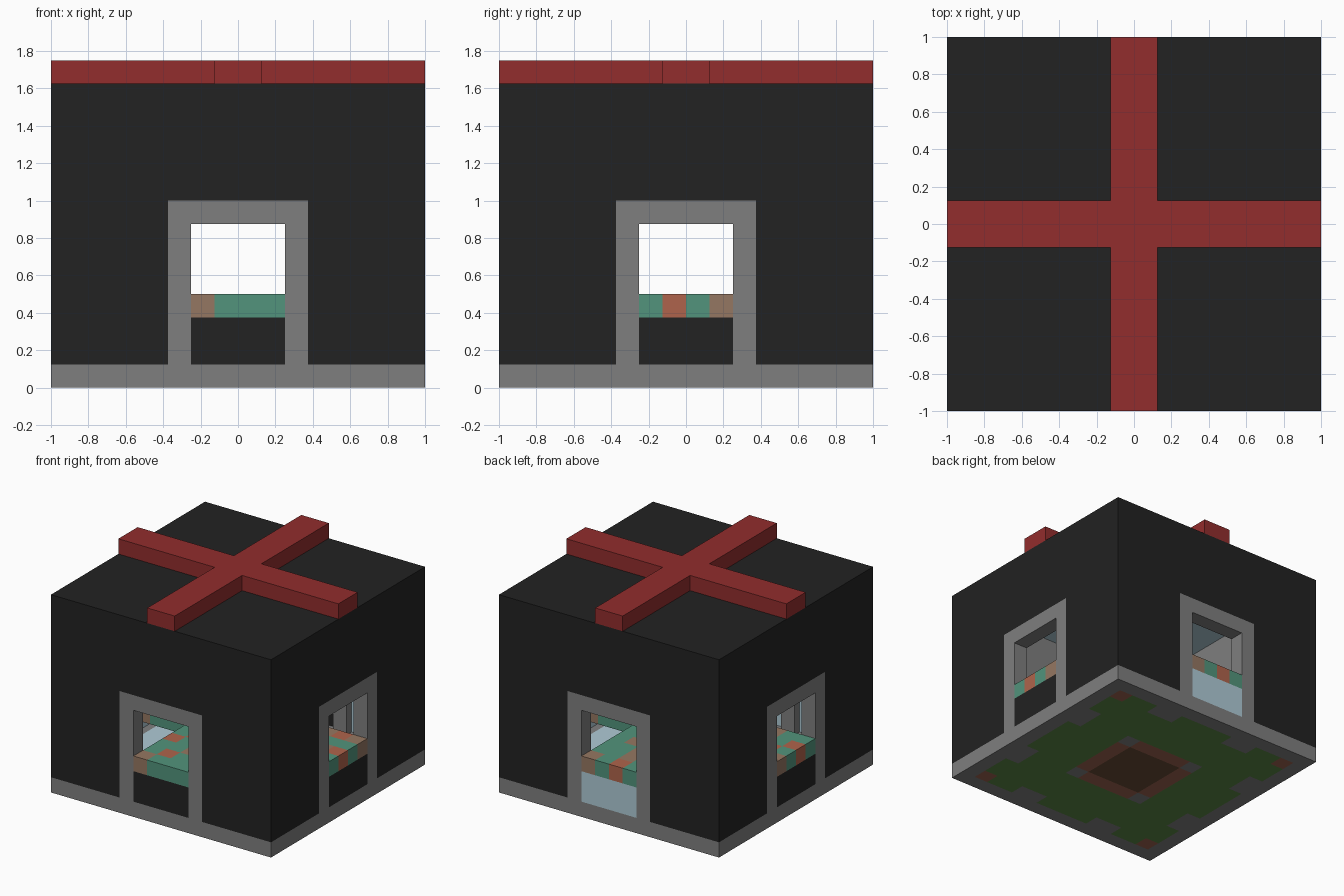
import bpy, bmesh, random
from math import pi
from mathutils import Matrix, Vector

random.seed(4)
if "Cube" in bpy.data.objects:
    bpy.data.objects.remove(bpy.data.objects["Cube"], do_unlink=True)

CELL = 0.125
SKIN = CELL / 2


def material(name, rgb):
    linear = [((c / 255 + 0.055) / 1.055) ** 2.4 for c in rgb] + [1]
    mat = bpy.data.materials.new(name)
    mat.use_nodes = True
    mat.diffuse_color = linear
    mat.node_tree.nodes["Principled BSDF"].inputs["Base Color"].default_value = linear
    return mat


charcoal = material("charcoal", (34, 34, 34))
stone = material("stone grey", (127, 127, 127))
red = material("red", (146, 45, 45))
jade = material("jade green", (82, 148, 124))
tan = material("tan", (149, 119, 98))
rust = material("rust orange", (175, 100, 76))
sky = material("pale blue", (175, 203, 214))
grass = material("grass green", (92, 137, 68))
earth = material("earth brown", (158, 100, 80))
dark_earth = material("dark earth", (103, 74, 53))


def finish(name, bm, mats, rule=None):
    """Turn a bmesh into an object; rule picks a material per face."""
    bmesh.ops.recalc_face_normals(bm, faces=bm.faces)
    bm.normal_update()
    for face in bm.faces:
        face.material_index = rule(face) if rule else 0
    mesh = bpy.data.meshes.new(name)
    bm.to_mesh(mesh)
    bm.free()
    for mat in mats:
        mesh.materials.append(mat)
    obj = bpy.data.objects.new(name, mesh)
    bpy.context.scene.collection.objects.link(obj)
    return obj


def add_box(bm, low, high):
    low, high = Vector(low), Vector(high)
    place = Matrix.Translation((low + high) / 2) @ Matrix.Diagonal((*(high - low), 1))
    bmesh.ops.create_cube(bm, size=1, matrix=place)


def cell_of(face):
    """Column and row of the tile a face belongs to."""
    p = face.calc_center_median() - face.normal * 0.01
    return int((p.x + 1) / CELL), int((p.y + 1) / CELL)


def tiled_slab(z, keep):
    """A one-cell-thick slab of square tiles."""
    bm = bmesh.new()
    bmesh.ops.create_grid(bm, x_segments=16, y_segments=16, size=1,
                          matrix=Matrix.Translation((0, 0, z)))
    bm.normal_update()
    drop = [f for f in bm.faces if not keep(*cell_of(f))]
    bmesh.ops.delete(bm, geom=drop, context="FACES")
    top = bmesh.ops.extrude_face_region(bm, geom=bm.faces[:], use_keep_orig=True)
    verts = [g for g in top["geom"] if isinstance(g, bmesh.types.BMVert)]
    bmesh.ops.translate(bm, verts=verts, vec=(0, 0, CELL))
    return bm


# Base slab: pale floor inside, patterned underside
def base_rule(face):
    i, j = cell_of(face)
    ring = max(abs(i - 7.5), abs(j - 7.5))
    inner = min(abs(i - 7.5), abs(j - 7.5))
    if face.normal.z > 0.5:
        return 1 if ring < 7 else 0
    if face.normal.z > -0.5 or ring > 7:
        return 0
    if ring > 6:
        if inner > 6:
            return 3
        return 0 if 2 < inner < 4 else 2
    if ring < 2:
        return 4
    if ring < 3:
        return 0 if inner > 2 else 3
    return 2


finish("base_slab", tiled_slab(0, lambda i, j: True),
       [stone, sky, grass, earth, dark_earth], base_rule)

# Mottled cross-shaped shelf linking the four windows
middle = range(6, 10)
mottle = {(i, j): random.choice((0, 0, 0, 1, 1, 2)) for i in range(16) for j in range(16)}
for k, front, side in zip(middle, (1, 0, 0, 0), (0, 2, 0, 1)):
    mottle[k, 0] = front
    mottle[15, k] = mottle[k, 15] = mottle[0, k] = side
finish("mottled_shelf", tiled_slab(3 * CELL, lambda i, j: i in middle or j in middle),
       [jade, tan, rust], lambda f: mottle[cell_of(f)])

# Walls, window frames and upper lining, repeated on each side
for turn, side in enumerate(("front", "left", "back", "right")):
    spin = Matrix.Rotation(turn * pi / 2, 4, "Z")
    inward = spin.to_3x3() @ Vector((0, 1, 0))
    inside = -1 + SKIN

    wall = bmesh.new()
    add_box(wall, (-1, -1, CELL), (-0.375, inside, 1.625))
    add_box(wall, (0.375, -1, CELL), (1 - SKIN, inside, 1.625))
    add_box(wall, (-0.375, -1, 1), (0.375, inside, 1.625))
    add_box(wall, (-0.25, -1, CELL), (0.25, inside, 0.375))
    wall.transform(spin)
    finish(side + "_wall", wall, [charcoal, sky],
           lambda f: int(f.normal.dot(inward) > 0.5))

    frame = bmesh.new()
    for x in (-0.375, 0.25):
        add_box(frame, (x, -1, CELL), (x + CELL, -1 + CELL, 1))
    add_box(frame, (-0.25, -1, 0.875), (0.25, -1 + CELL, 1))
    frame.transform(spin)
    finish(side + "_window_frame", frame, [stone])

    lining = bmesh.new()
    add_box(lining, (-1 + SKIN, inside, 1), (1 - SKIN, -1 + CELL, 1.5))
    lining.transform(spin)
    finish(side + "_upper_lining", lining, [stone])

# Roof with a pale ceiling
roof = bmesh.new()
add_box(roof, (-1 + SKIN, -1 + SKIN, 1.5), (1 - SKIN, 1 - SKIN, 1.625))
finish("roof", roof, [charcoal, sky], lambda f: int(f.normal.z < -0.5))

# Red crossed beams on the roof
beams = tiled_slab(1.625, lambda i, j: i in (7, 8) or j in (7, 8))
bmesh.ops.dissolve_limit(beams, angle_limit=0.01, verts=beams.verts, edges=beams.edges)
finish("roof_cross_beams", beams, [red])
